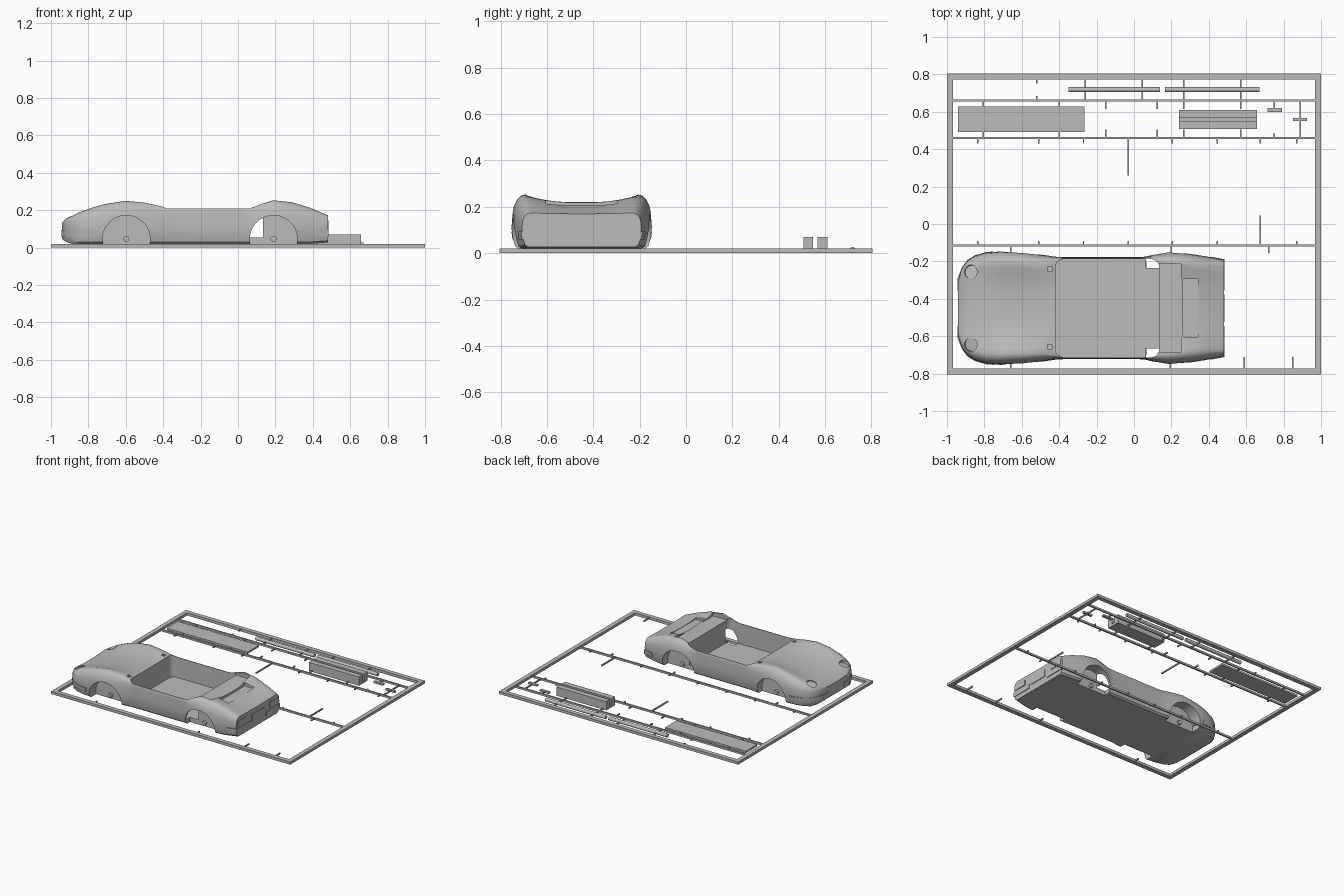
import bpy, bmesh, math
from mathutils import Vector

old = bpy.data.objects.get("Cube")
if old:
    bpy.data.objects.remove(old, do_unlink=True)

grey = bpy.data.materials.new("grey plastic")
grey.use_nodes = True
colour = (0.5, 0.5, 0.5, 1)
grey.diffuse_color = colour
grey.node_tree.nodes["Principled BSDF"].inputs["Base Color"].default_value = colour

MID = -0.45      # centre line of the car


def finish(name, bm):
    bmesh.ops.recalc_face_normals(bm, faces=bm.faces)
    mesh = bpy.data.meshes.new(name)
    bm.to_mesh(mesh)
    bm.free()
    ob = bpy.data.objects.new(name, mesh)
    mesh.materials.append(grey)
    bpy.context.collection.objects.link(ob)
    return ob


def add_box(bm, x0, x1, y0, y1, z0, z1):
    verts = bmesh.ops.create_cube(bm, size=1)["verts"]
    for v in verts:
        v.co = Vector(((x0 + x1) / 2 + v.co.x * (x1 - x0),
                       (y0 + y1) / 2 + v.co.y * (y1 - y0),
                       (z0 + z1) / 2 + v.co.z * (z1 - z0)))


def box(name, *size, corner=0):
    bm = bmesh.new()
    add_box(bm, *size)
    if corner:
        upright = [e for e in bm.edges if abs(e.verts[0].co.z - e.verts[1].co.z) > 0.01]
        bmesh.ops.bevel(bm, geom=upright, offset=corner, segments=5, profile=0.5, affect='EDGES')
    return finish(name, bm)


def cylinder(name, centre, radius, depth, axis, sides=48):
    bm = bmesh.new()
    bmesh.ops.create_cone(bm, cap_ends=True, segments=sides, radius1=radius,
                          radius2=radius, depth=depth)
    turn = Vector((0, 0, 1)).rotation_difference(Vector(axis)).to_matrix()
    for v in bm.verts:
        v.co = turn @ v.co + Vector(centre)
    return finish(name, bm)


def boolean(ob, tool, operation='DIFFERENCE'):
    mod = ob.modifiers.new("cut", 'BOOLEAN')
    mod.operation, mod.object, mod.solver = operation, tool, 'EXACT'
    bpy.context.view_layer.objects.active = ob
    bpy.ops.object.modifier_apply(modifier=mod.name)
    bpy.data.objects.remove(tool, do_unlink=True)


def smooth(ob, angle=35):
    bpy.ops.object.select_all(action='DESELECT')
    ob.select_set(True)
    bpy.context.view_layer.objects.active = ob
    bpy.ops.object.shade_smooth_by_angle(angle=math.radians(angle))


# Body stations: x, half width, fender height, centre height, underside, boxiness
STATIONS = [
    (-.94, .15, .135, .13, .045, 0), (-.92, .215, .155, .148, .03, 0),
    (-.89, .255, .172, .162, .02, 0), (-.85, .28, .188, .175, .02, 0),
    (-.79, .297, .21, .187, .02, 0), (-.715, .303, .232, .198, .02, 0),
    (-.6, .3, .25, .207, .02, 0), (-.5, .287, .24, .214, .02, .2),
    (-.41, .274, .22, .22, .02, .7), (-.375, .273, .208, .208, .02, 1),
    (.03, .273, .208, .208, .02, 1), (.065, .276, .21, .21, .02, .9),
    (.107, .288, .227, .225, .02, .5), (.187, .303, .253, .225, .02, 0),
    (.29, .292, .242, .215, .02, 0), (.385, .277, .213, .197, .02, 0),
    (.48, .258, .173, .17, .027, .3),
]


def half_section(w, h, c, z0, b):
    rise = h - .11
    shoulder = [(.985, .45), (.965, .65), (.92, .85), (.87, .96), (.81, 1)]
    square = [.99, .99, .988, .985, .98]
    pts = [(0, z0), (.9, z0), (.95, z0 + .01), (.98, .06), (1, .11)]
    pts += [(u + (s - u) * b, .11 + t * rise) for (u, t), s in zip(shoulder, square)]
    pts += [(f, c + (h - c) * k) for f, k in [(.72, .85), (.58, .5), (.4, .2), (.2, .04), (0, 0)]]
    return [(u * w, z) for u, z in pts]


def body_shell(name, grow=0):
    bm = bmesh.new()
    rings = []
    for x, w, h, c, z0, b in STATIONS:
        half = half_section(w + grow, h, c, z0, b)
        loop = half + [(-y, z) for y, z in half[-2:0:-1]]
        gx = x + math.copysign(grow, x) if x in (STATIONS[0][0], STATIONS[-1][0]) else x
        rings.append([bm.verts.new((gx, MID + y, z)) for y, z in loop])
    n = len(rings[0])
    for r, s in zip(rings, rings[1:]):
        for i in range(n):
            j = (i + 1) % n
            bm.faces.new((r[i], r[j], s[j], s[i]))
    bm.faces.new(rings[0])
    bm.faces.new(rings[-1])
    return finish(name, bm)


# Car body with open cabin, wheel wells and sunken rear deck
body = body_shell("car_body")
boolean(body, box("cabin_cut", -.42, .135, MID - .263, MID + .263, .055, .4, corner=.045))
boolean(body, box("deck_cut", .12, .252, MID - .235, MID + .235, .222, .4))
boolean(body, box("rear_window_cut", .262, .342, MID - .155, MID + .155, .203, .4))
for x in (-.597, .19):
    for side in (-1, 1):
        boolean(body, cylinder("well_cut", (x, MID + side * .315, .045), .127, .2, (0, 1, 0)))
for side in (-1, 1):
    boolean(body, box("mirror_socket_cut", -.462, -.438, MID + side * .207 - .012,
                      MID + side * .207 + .012, .215, .4))
    # Headlight hollows leaning with the wing
    lamp = cylinder("headlight_cut", (-.885, MID + side * .2, .21), .036, .1, (-.35, side * .15, 1), 24)
    boolean(body, lamp)
smooth(body)

# Axle stubs in the wheel wells and headlight bowls
for side, label in ((-1, "right"), (1, "left")):
    for x, end in ((-.597, "front"), (.19, "rear")):
        stub = cylinder(f"{end}_{label}_axle_stub", (x, MID + side * .222, .047), .016, .02, (0, 1, 0), 16)
        smooth(stub)
    # Bumper corners hug the shell
    edge = sorted((MID + side * .095, MID + side * .4))
    for end, x0, x1 in (("front", -1, -.75), ("rear", .41, .6)):
        bumper = body_shell(f"{end}_{label}_bumper", grow=.005)
        boolean(bumper, box("limit", x0, x1, *edge, .06, .093), 'INTERSECT')
        smooth(bumper)
    lo, hi = sorted((MID + side * .14, MID + side * .24))
    box(f"{label}_tail_lamp", .475, .485, lo, hi, .105, .145)
box("number_plate_panel", .475, .485, MID - .073, MID + .073, .08, .132)

# Outer frame of the parts tree
TOP = .02
bm = bmesh.new()
for s in (-1, 1):
    add_box(bm, -1, 1, *sorted((s * .772, s * .805)), 0, TOP)
    add_box(bm, *sorted((s * .967, s)), -.772, .772, 0, TOP)
finish("outer_frame", bm)

# Cross runners
for label, y in (("back", .66), ("middle", .46), ("front", -.115)):
    box(f"{label}_runner", -.97, .97, y - .006, y + .006, .004, .018)

# Gates: start y, end y, x positions
GATES = [
    (.775, .66, (-.26, .045, .265, .57)), (.775, .75, (-.52,)), (.685, .66, (-.52,)),
    (.66, .615, (-.805, -.4, -.15, .125, .265, .57, .75)), (.66, .56, (.89,)),
    (.46, .505, (-.805, -.4, -.15, .125, .265, .57)), (.46, .485, (.75,)), (.46, .55, (.89,)),
    (.46, .43, (-.835, -.51, -.27, .205, .445, .675, .87)), (.46, .26, (-.03,)),
    (-.115, -.09, (-.835, -.51, -.27, -.03, .205, .445, .87)), (-.115, .045, (.675,)),
    (-.115, -.155, (-.66, .2, .72)), (-.775, -.74, (-.66, .195)), (-.775, -.71, (.59, .85)),
]
bm = bmesh.new()
for a, b, xs in GATES:
    for x in xs:
        add_box(bm, x - .004, x + .004, min(a, b), max(a, b), .006, .016)
finish("gates", bm)

# Loose kit parts
box("floor_panel", -.94, -.265, .492, .627, .004, .018)
bm = bmesh.new()
add_box(bm, .24, .657, .507, .61, .004, .02)
add_box(bm, .24, .657, .507, .547, .004, .07)
add_box(bm, .24, .657, .567, .61, .004, .07)
finish("engine_channel", bm)
box("small_strip", .715, .79, .6, .62, .004, .018)
box("small_tab", .85, .925, .55, .567, .004, .018)
for label, x0, x1 in (("long_left", .165, .67), ("long_right", -.35, .14)):
    rod = cylinder(f"{label}_rod", ((x0 + x1) / 2, .718, .013), .0135, x1 - x0, (1, 0, 0), 20)
    smooth(rod)
